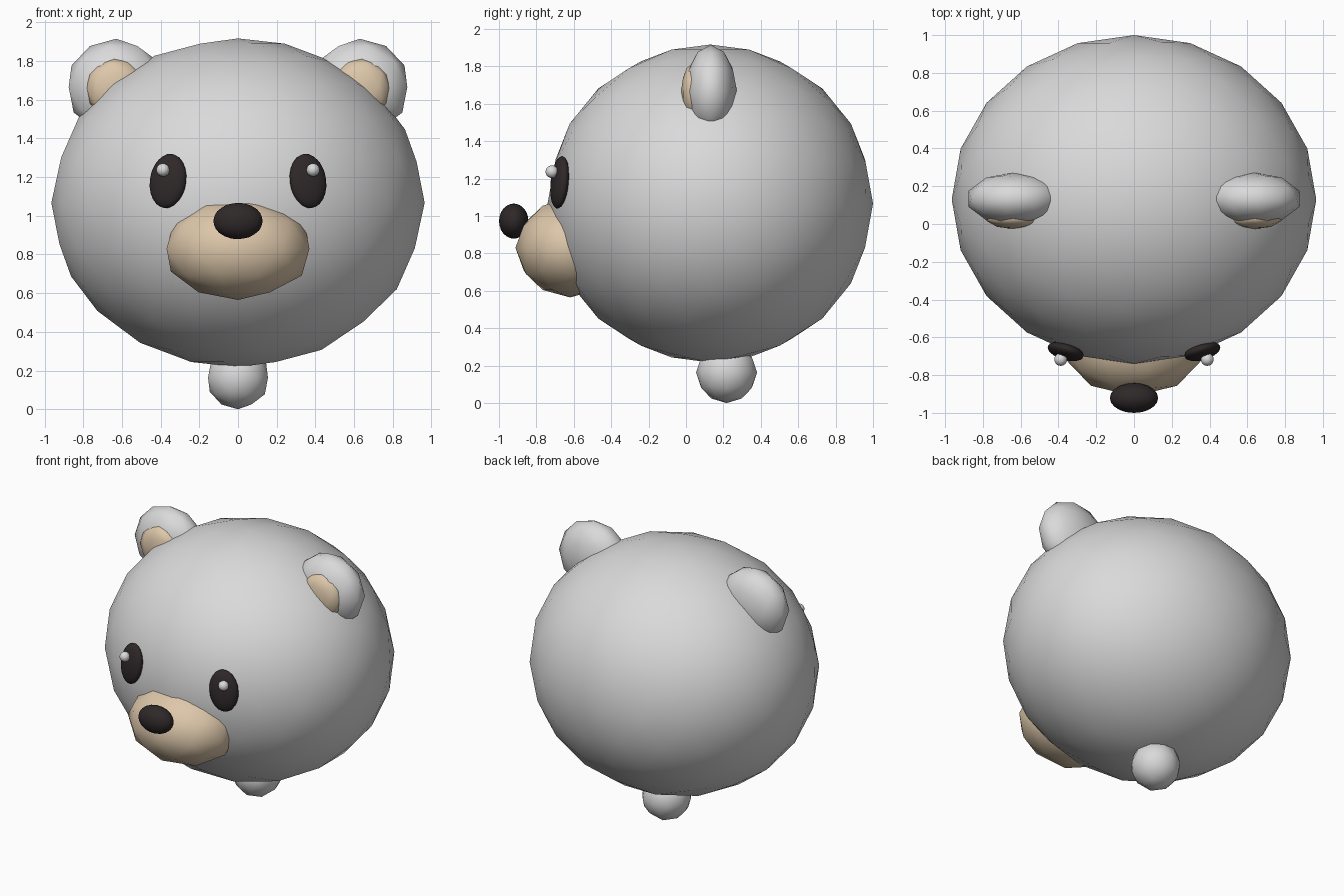
import bpy
from math import radians

cube = bpy.data.objects.get("Cube")
if cube:
    bpy.data.objects.remove(cube, do_unlink=True)


def material(name, rgb):
    mat = bpy.data.materials.new(name)
    mat.use_nodes = True
    colour = (*rgb, 1)
    mat.diffuse_color = colour
    mat.node_tree.nodes["Principled BSDF"].inputs["Base Color"].default_value = colour
    return mat


GREY = material("light_grey", (0.7, 0.7, 0.7))
BEIGE = material("beige", (0.72, 0.57, 0.40))
DARK = material("dark_brown", (0.028, 0.021, 0.022))


def ball(name, mat, centre, radii, detail=2, tilt=(0, 0, 0), pair=False):
    """Smooth low-poly ellipsoid; pair mirrors it across the middle plane."""
    bpy.ops.mesh.primitive_ico_sphere_add(
        subdivisions=detail, radius=1, location=centre,
        rotation=[radians(a) for a in tilt])
    obj = bpy.context.object
    obj.name = name
    obj.scale = radii
    bpy.ops.object.transform_apply(location=True, rotation=True, scale=True)
    bpy.ops.object.shade_smooth()
    obj.data.materials.append(mat)
    if pair:
        obj.modifiers.new("mirror", "MIRROR").use_mirror_merge = False
    return obj


# Head and tail
ball("head", GREY, (0, 0.13, 1.067), (0.965, 0.87, 0.85), detail=3)
ball("tail", GREY, (0, 0.217, 0.163), (0.163, 0.163, 0.163))

# Ears with inner pads
ball("ears", GREY, (0.63, 0.133, 1.665), (0.258, 0.14, 0.25), pair=True)
ball("inner_ears", BEIGE, (0.635, 0.035, 1.66), (0.153, 0.062, 0.155), pair=True)

# Muzzle and nose
ball("muzzle", BEIGE, (0, -0.62, 0.83), (0.388, 0.292, 0.265))
ball("nose", DARK, (0, -0.921, 0.973), (0.128, 0.079, 0.094), detail=3)

# Eyes with highlights
ball("eyes", DARK, (0.362, -0.675, 1.18), (0.098, 0.042, 0.142), detail=3,
     tilt=(-7, -6, 18), pair=True)
ball("eye_highlights", GREY, (0.388, -0.717, 1.237), (0.034, 0.034, 0.034),
     detail=3, pair=True)
